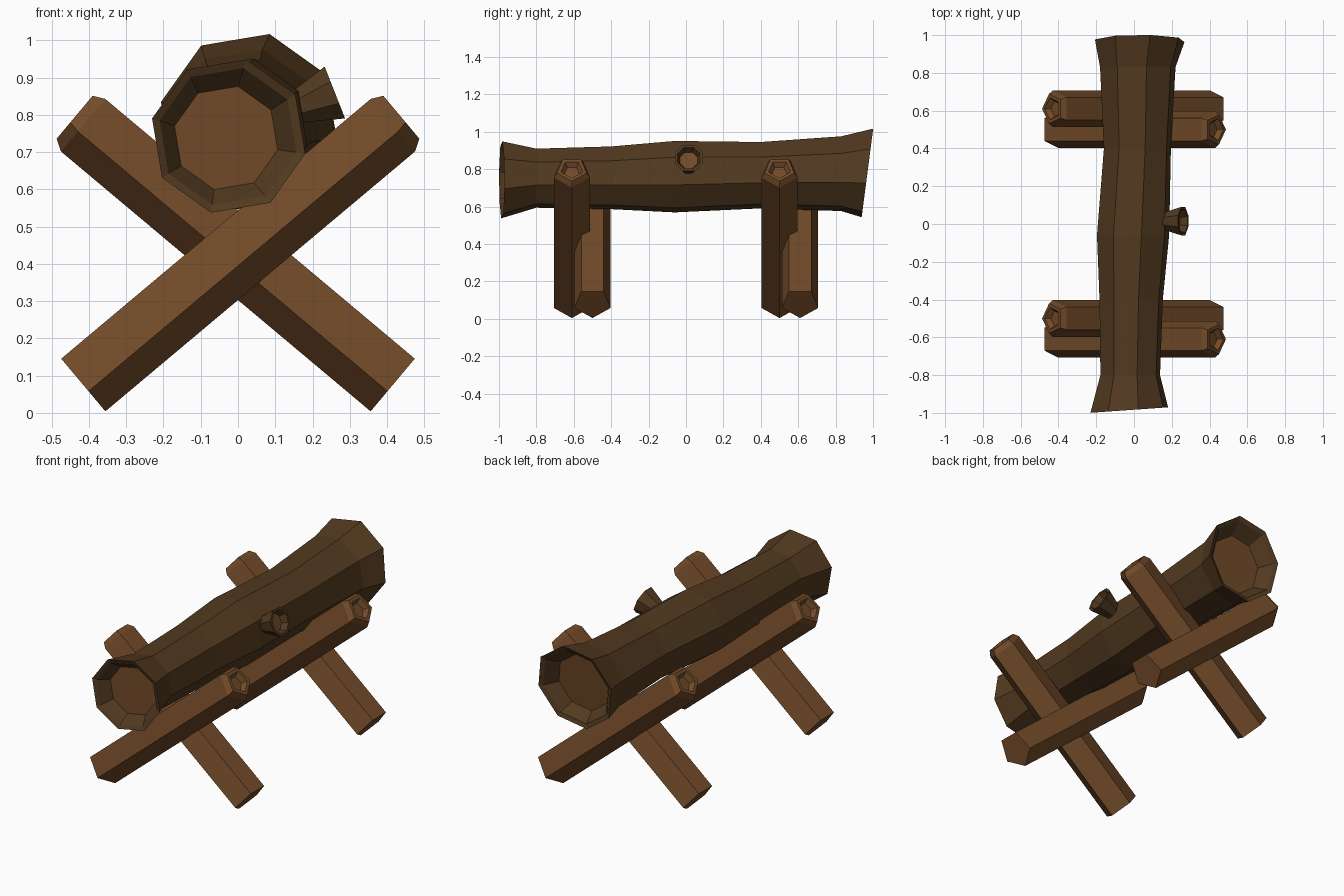
import bpy, bmesh
from math import cos, sin, pi, radians
from mathutils import Matrix, Vector

if "Cube" in bpy.data.objects:
    bpy.data.objects.remove(bpy.data.objects["Cube"])


def material(name, rgb):
    m = bpy.data.materials.new(name)
    m.diffuse_color = (*rgb, 1)
    m.use_nodes = True
    m.node_tree.nodes["Principled BSDF"].inputs["Base Color"].default_value = m.diffuse_color
    return m


bark = material("bark", (0.085, 0.042, 0.014))
wood = material("cut_wood", (0.17, 0.07, 0.022))


def tube(name, rings, sides, phase, matrix, side_mat, cap_mat):
    """Loft rings (y, radius, x, z, tilt_x, tilt_z) along local Y and cap both ends."""
    bm = bmesh.new()
    loops = []
    for ring in rings:
        y, r, x, z, tx, tz = (tuple(ring) + (0,) * 6)[:6]
        loop = []
        for i in range(sides):
            a = radians(phase) + 2 * pi * i / sides
            dx, dz = r * cos(a), r * sin(a)
            loop.append(bm.verts.new((x + dx, y + tx * dx + tz * dz, z + dz)))
        loops.append(loop)
    for a, b in zip(loops, loops[1:]):
        for i in range(sides):
            j = (i + 1) % sides
            bm.faces.new((a[i], a[j], b[j], b[i]))
    for loop in (loops[0], loops[-1]):
        bm.faces.new(loop).material_index = 1
    bmesh.ops.recalc_face_normals(bm, faces=bm.faces)
    me = bpy.data.meshes.new(name)
    bm.to_mesh(me)
    bm.free()
    me.materials.append(side_mat)
    me.materials.append(cap_mat)
    ob = bpy.data.objects.new(name, me)
    ob.matrix_world = matrix
    bpy.context.collection.objects.link(ob)
    return ob


def frame(angle, loc):
    """Local Y leans up from +X by the angle; local X points to -Y."""
    c, s = cos(angle), sin(angle)
    rot = Matrix(((0, c, -s), (-1, 0, 0), (0, s, c))).to_4x4()
    return Matrix.Translation(loc) @ rot


# Crooked log with hollowed, flared ends
tube("log", [
    (-0.91, 0.142, -0.032, 0.738, 0.07),
    (-0.975, 0.188, -0.027, 0.742, 0.07),
    (-0.985, 0.211, -0.025, 0.743, 0.07),
    (-0.80, 0.162, -0.02, 0.752),
    (-0.40, 0.172, -0.015, 0.754),
    (-0.06, 0.196, -0.005, 0.76),
    (0.40, 0.182, 0.018, 0.768),
    (0.83, 0.205, 0.02, 0.776),
    (0.97, 0.243, 0.03, 0.78, 0, 0.13),
    (0.96, 0.218, 0.03, 0.78, 0, 0.13),
    (0.89, 0.165, 0.03, 0.778, 0, 0.13),
], 8, 77, Matrix(), bark, wood)

# Short branch stub on the right side
tube("branch_stub", [
    (-0.18, 0.045), (-0.10, 0.05), (0, 0.081), (0, 0.066), (-0.035, 0.05),
], 8, 22.5, frame(radians(21.5), (0.26, 0.015, 0.86)), bark, wood)

# Two crossed pairs of five-sided legs
tilt = radians(40)
leg_rings = [(-0.27, 0.102), (0.815, 0.102), (0.846, 0.083),
             (0.846, 0.062), (0.82, 0.042)]
offset = Vector((-sin(tilt), 0, cos(tilt))) * 0.334
for side, turn in (("right", 0), ("left", pi)):
    for y in (-0.61, 0.5):
        m = Matrix.Rotation(turn, 4, 'Z') @ frame(tilt, offset + Vector((0, y, 0)))
        end = "front" if m.translation.y < 0 else "back"
        tube(f"{end}_{side}_leg", leg_rings, 5, -90, m, wood, wood)
